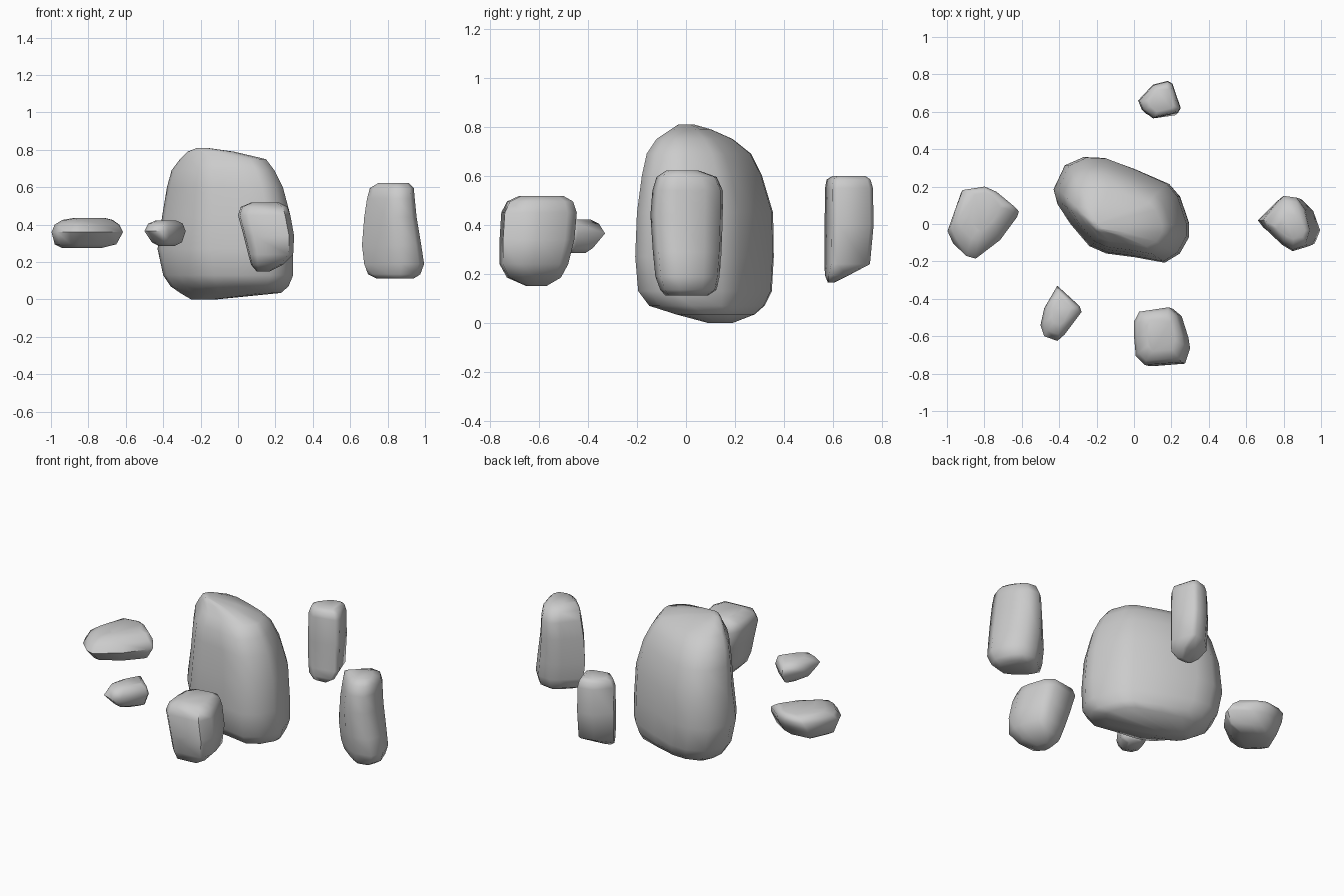
import bpy, bmesh, math


def rock(name, outline, levels):
    """Loft a plan outline through levels (z, x0, x1, y0, y1), fitted to each box."""
    xs, ys = [p[0] for p in outline], [p[1] for p in outline]
    lx, ly = min(xs), min(ys)
    w, d = max(xs) - lx, max(ys) - ly
    bm = bmesh.new()
    rings = []
    for z, x0, x1, y0, y1 in levels:
        rings.append([bm.verts.new((x0 + (x - lx) / w * (x1 - x0),
                                    y0 + (y - ly) / d * (y1 - y0), z))
                      for x, y in outline])
    n = len(outline)
    for a, b in zip(rings, rings[1:]):
        for i in range(n):
            j = (i + 1) % n
            bm.faces.new((a[i], a[j], b[j], b[i]))
    bm.faces.new(rings[0])
    bm.faces.new(rings[-1])
    bmesh.ops.recalc_face_normals(bm, faces=bm.faces[:])
    me = bpy.data.meshes.new(name)
    bm.to_mesh(me)
    bm.free()
    ob = bpy.data.objects.new(name, me)
    bpy.context.collection.objects.link(ob)
    bpy.ops.object.select_all(action='DESELECT')
    ob.select_set(True)
    bpy.context.view_layer.objects.active = ob
    bpy.ops.object.shade_smooth_by_angle(angle=math.radians(60))
    return ob


# Large central boulder
rock("central_boulder",
     [(-.43, .19), (-.37, .32), (-.27, .365), (-.16, .36), (0, .30), (.18, .22), (.24, .15),
      (.29, 0), (.29, -.07), (.24, -.16), (.16, -.21), (0, -.18), (-.15, -.16),
      (-.24, -.12), (-.34, 0), (-.41, .11)],
     [(0, -.25, -.12, .09, .19), (.035, -.31, .23, -.04, .28), (.07, -.36, .27, -.15, .32),
      (.13, -.40, .295, -.195, .35), (.27, -.43, .295, -.207, .358),
      (.45, -.405, .28, -.20, .355), (.60, -.38, .24, -.18, .31),
      (.69, -.355, .195, -.16, .265), (.75, -.31, .15, -.12, .19),
      (.79, -.27, -.02, -.06, .1), (.81, -.22, -.16, -.03, .03)])

# Blocky rock in front
rock("front_rock",
     [(0, -.52), (.03, -.465), (.2, -.44), (.25, -.48), (.29, -.6), (.3, -.66),
      (.27, -.745), (.06, -.76), (.01, -.71), (0, -.6)],
     [(.15, .10, .17, -.65, -.57), (.185, .07, .24, -.73, -.51), (.24, .055, .295, -.76, -.48),
      (.34, .03, .30, -.76, -.455), (.45, .0, .28, -.753, -.445),
      (.495, .015, .265, -.73, -.46), (.518, .07, .22, -.68, -.50)])

# Tall tapering rock on the right
rock("right_rock",
     [(.66, .02), (.76, .12), (.81, .155), (.9, .145), (.96, .08), (1, -.04),
      (.97, -.12), (.87, -.145), (.8, -.11), (.69, -.02)],
     [(.112, .74, .94, -.085, .09), (.135, .695, .975, -.105, .125), (.19, .675, .995, -.125, .137),
      (.29, .663, .98, -.135, .145), (.44, .675, .955, -.145, .15), (.54, .69, .945, -.137, .15),
      (.595, .705, .94, -.12, .125), (.622, .75, .915, -.08, .05)])

# Flat slab on the left
rock("left_slab",
     [(-1, -.03), (-.93, .18), (-.8, .2), (-.73, .17), (-.62, .08), (-.63, .05),
      (-.72, -.08), (-.85, -.185), (-.9, -.17), (-.97, -.1)],
     [(.275, -.94, -.73, -.06, .09), (.295, -.98, -.65, -.12, .14), (.36, -.997, -.615, -.185, .18),
      (.40, -.98, -.635, -.155, .20), (.425, -.94, -.67, -.09, .19), (.435, -.88, -.71, -.04, .17)])

# Small pebble
rock("small_rock",
     [(-.5, -.54), (-.48, -.45), (-.41, -.33), (-.29, -.44), (-.28, -.47),
      (-.37, -.59), (-.41, -.625), (-.48, -.6)],
     [(.285, -.42, -.34, -.52, -.41), (.305, -.46, -.30, -.57, -.38), (.365, -.50, -.28, -.625, -.33),
      (.405, -.48, -.295, -.59, -.355), (.422, -.44, -.33, -.54, -.39)])

# Upright block at the back
rock("back_rock",
     [(.02, .66), (.1, .745), (.18, .765), (.205, .75), (.25, .62), (.235, .595),
      (.1, .565), (.04, .61)],
     [(.165, .09, .18, .578, .605), (.195, .05, .23, .566, .665), (.24, .028, .248, .565, .75),
      (.40, .022, .25, .565, .765), (.55, .028, .247, .567, .762),
      (.585, .045, .235, .573, .752), (.60, .075, .21, .60, .73)])
